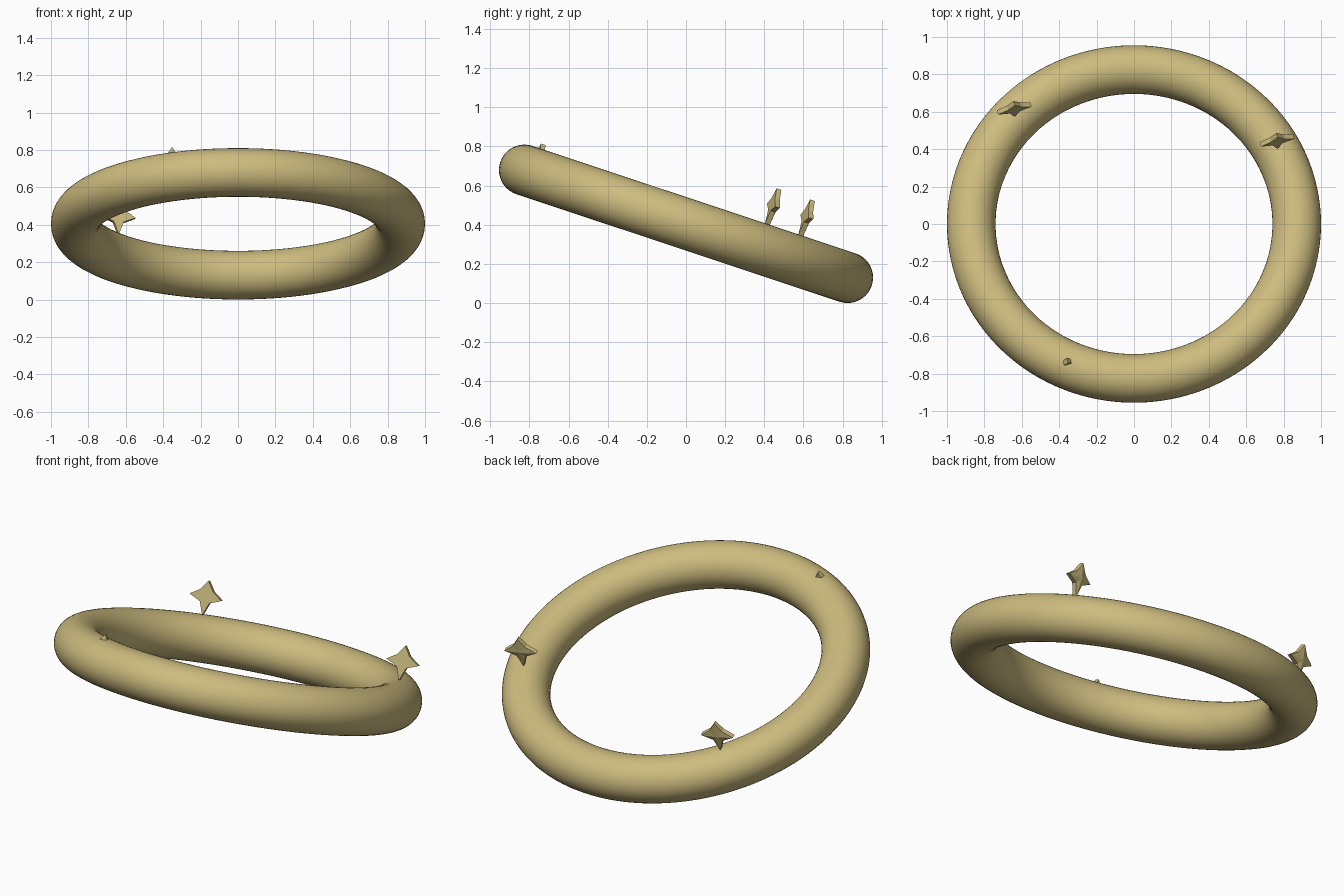
import bpy, bmesh, math
from mathutils import Matrix

cube = bpy.data.objects.get("Cube")
if cube:
    bpy.data.objects.remove(cube, do_unlink=True)

gold = bpy.data.materials.new("pale_gold")
gold.use_nodes = True
colour = (0.61, 0.50, 0.21, 1.0)
gold.diffuse_color = colour
gold.node_tree.nodes["Principled BSDF"].inputs["Base Color"].default_value = colour

# Tilted frame shared by the ring and its charms
TILT = Matrix.Translation((0, 0, 0.405)) @ Matrix.Rotation(math.radians(-18.4), 4, 'X')

# Smooth ring
bpy.ops.mesh.primitive_torus_add(major_radius=0.87, minor_radius=0.13,
                                 major_segments=128, minor_segments=40)
ring = bpy.context.object
ring.name = "ring"
ring.matrix_world = TILT
ring.data.materials.append(gold)
bpy.ops.object.shade_smooth()


def star_charm(name, x, y, z, yaw):
    """Four-pointed star plate standing on its long lower point."""
    half = [(0.027, 0.072), (0.092, 0.10), (0.037, 0.137)]
    outline = [(0, 0)] + half + [(0, 0.19)] + [(-a, b) for a, b in reversed(half)]
    bm = bmesh.new()
    front = [bm.verts.new((a, -0.013, b)) for a, b in outline]
    back = [bm.verts.new((a, 0.013, b)) for a, b in outline]
    peak = bm.verts.new((0, 0.024, 0.103))
    bm.faces.new(front)
    for i in range(len(outline)):
        j = (i + 1) % len(outline)
        bm.faces.new((front[i], back[i], back[j], front[j]))
        bm.faces.new((back[i], peak, back[j]))
    bmesh.ops.recalc_face_normals(bm, faces=bm.faces)
    mesh = bpy.data.meshes.new(name)
    bm.to_mesh(mesh)
    bm.free()
    mesh.materials.append(gold)
    charm = bpy.data.objects.new(name, mesh)
    bpy.context.collection.objects.link(charm)
    charm.matrix_world = (TILT @ Matrix.Translation((x, y, z))
                          @ Matrix.Rotation(math.radians(yaw), 4, 'Z'))


# Two standing charms at the back, one almost sunk into the front
star_charm("right_star_charm", -0.64, 0.575, 0.128, 14)
star_charm("left_star_charm", 0.765, 0.395, 0.128, 14)
star_charm("front_star_charm", -0.355, -0.82, -0.035, 14)
